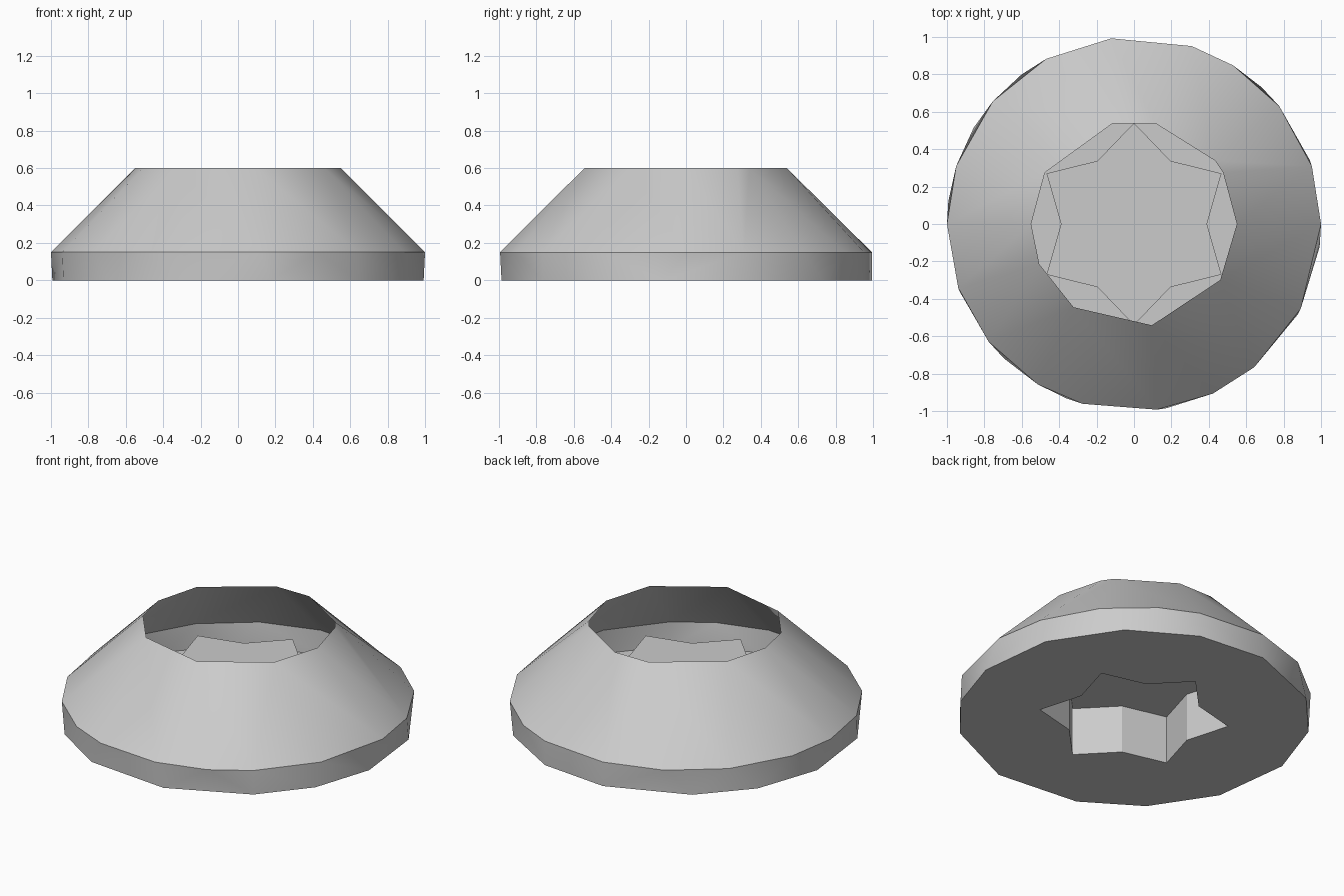
import bpy
from math import cos, sin, radians

cube = bpy.data.objects.get("Cube")
if cube:
    bpy.data.objects.remove(cube, do_unlink=True)

grey = bpy.data.materials.new("light grey")
grey.use_nodes = True
COLOUR = (0.6, 0.6, 0.6, 1)
grey.diffuse_color = COLOUR
grey.node_tree.nodes["Principled BSDF"].inputs["Base Color"].default_value = COLOUR


def ring(angles, radii, z):
    """Points around the axis, with radii repeating along the ring."""
    return [(radii[i % len(radii)] * cos(radians(a)),
             radii[i % len(radii)] * sin(radians(a)), z)
            for i, a in enumerate(angles)]


def stitch(angles_a, angles_b):
    """Triangles joining two rings (outer or lower first), always taking the nearer step."""
    n, m = len(angles_a), len(angles_b)
    faces, i, j = [], 0, 0
    while i < n or j < m:
        next_a = angles_a[(i + 1) % n] + 360 * ((i + 1) // n)
        next_b = angles_b[(j + 1) % m] + 360 * ((j + 1) // m)
        a, b = i % n, n + j % m
        if j == m or (i < n and next_a <= next_b):
            faces.append((a, (i + 1) % n, b))
            i += 1
        else:
            faces.append((a, n + (j + 1) % m, b))
            j += 1
    return faces


def part(name, verts, faces, smooth):
    mesh = bpy.data.meshes.new(name)
    mesh.from_pydata(verts, [], faces)
    mesh.materials.append(grey)
    for poly in mesh.polygons:
        poly.use_smooth = smooth
    obj = bpy.data.objects.new(name, mesh)
    bpy.context.collection.objects.link(obj)
    return obj


# Uneven hand-cut outlines, as corner angles in degrees
base = [-159, -134, -111, -80, -50, -29, -7, 20, 47, 72, 97, 127, 149, 173]
shoulder = [-160, -141, -121, -106, -83, -65, -50, -27, 0,
            18, 39, 58, 72, 97, 118, 139, 162, 180]
rim = [-157, -126, -80, -33, 0, 30, 38, 78, 102, 150, 180]
star = list(range(-150, 210, 30))

base_ring = ring(base, [1], 0)
shoulder_ring = ring(shoulder, [1], 0.15)
rim_ring = ring(rim, [0.55], 0.6)
star_low = ring(star, [0.54, 0.39], 0)
star_high = ring(star, [0.54, 0.39], 0.3)

# Thin open shell
part("side_wall", base_ring + shoulder_ring, stitch(base, shoulder), True)
part("sloped_cover", shoulder_ring + rim_ring, stitch(shoulder, rim), True)

# Floor with a star-shaped opening, facing down
part("floor", base_ring + star_low, [f[::-1] for f in stitch(base, star)], False)

# Hollow star standing in the opening
n = len(star)
walls = [(i, (i + 1) % n, n + (i + 1) % n, n + i) for i in range(n)]
part("star_socket", star_low + star_high, walls + [tuple(range(n, 2 * n))], False)
